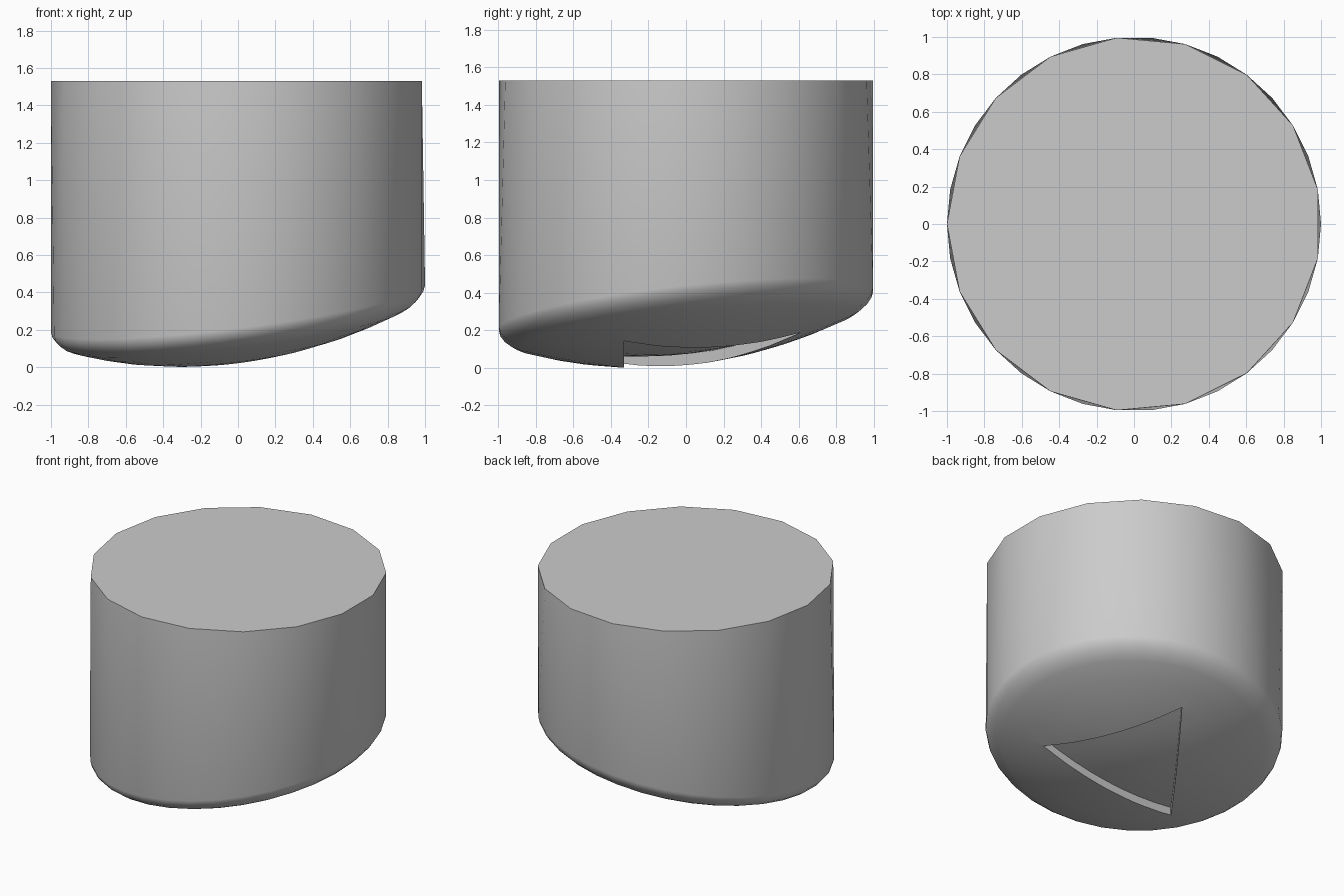
import bpy, bmesh
from math import sin, cos, pi, radians

if "Cube" in bpy.data.objects:
    bpy.data.objects.remove(bpy.data.objects["Cube"])

SIDES, FINE, TOP_Z = 17, 34, 1.53


def dish(x, y):
    """Height of the tilted, gently domed underside."""
    return 0.21 * ((x + 0.3) ** 2 + (y + 0.25) ** 2)


def make_object(name, bm):
    bmesh.ops.recalc_face_normals(bm, faces=bm.faces[:])
    mesh = bpy.data.meshes.new(name)
    bm.to_mesh(mesh)
    bm.free()
    ob = bpy.data.objects.new(name, mesh)
    bpy.context.collection.objects.link(ob)
    return ob


def ring(bm, r, lift):
    out = []
    for i in range(FINE):
        a = pi + 2 * pi * i / FINE
        x, y = r * cos(a), r * sin(a)
        out.append(bm.verts.new((x, y, dish(x, y) + lift)))
    return out


# Body: 17-sided flat top, finer rim, rounded edge and domed underside
bm = bmesh.new()
top = [bm.verts.new((cos(pi + 2 * pi * i / SIDES), sin(pi + 2 * pi * i / SIDES), TOP_Z))
       for i in range(SIDES)]
bm.faces.new(top)
profile = [(0.89 + 0.11 * sin(t * pi / 8), 0.07 * (1 - cos(t * pi / 8))) for t in (4, 3, 2, 1, 0)]
profile += [(r, 0) for r in (0.75, 0.6, 0.45, 0.3, 0.15)]
rings = [ring(bm, r, lift) for r, lift in profile]
low = rings[0]
for i in range(SIDES):
    t0, t1 = top[i], top[(i + 1) % SIDES]
    a, b, c = low[2 * i], low[2 * i + 1], low[(2 * i + 2) % FINE]
    for tri in ((t0, a, b), (t0, b, t1), (t1, b, c)):
        bm.faces.new(tri)
for outer, inner in zip(rings, rings[1:]):
    for i in range(FINE):
        j = (i + 1) % FINE
        bm.faces.new((outer[i], outer[j], inner[j], inner[i]))
hub = bm.verts.new((0, 0, dish(0, 0)))
for i in range(FINE):
    bm.faces.new((rings[-1][i], rings[-1][(i + 1) % FINE], hub))
body = make_object("body", bm)

# Cutter for the triangular recess, its floor following the underside
bm = bmesh.new()
corners = [(-0.6, -0.33), (0.52, -0.33), (0.09, 0.61)]
bm.faces.new([bm.verts.new((x, y, 0)) for x, y in corners])
bmesh.ops.subdivide_edges(bm, edges=bm.edges[:], cuts=7, use_grid_fill=True)
bmesh.ops.triangulate(bm, faces=bm.faces[:])
ext = bmesh.ops.extrude_face_region(bm, geom=bm.faces[:], use_keep_orig=True)
raised = {g for g in ext["geom"] if isinstance(g, bmesh.types.BMVert)}
for v in bm.verts:
    v.co.z = dish(v.co.x, v.co.y) + 0.06 if v in raised else -0.2
cutter = make_object("recess_cutter", bm)
cutter.hide_render = True

# Cut the recess and shade
mod = body.modifiers.new("recess", 'BOOLEAN')
mod.operation = 'DIFFERENCE'
mod.solver = 'EXACT'
mod.object = cutter
bpy.context.view_layer.objects.active = body
body.select_set(True)
bpy.ops.object.modifier_apply(modifier=mod.name)
bpy.data.objects.remove(cutter)
bpy.ops.object.shade_smooth_by_angle(angle=radians(35))
